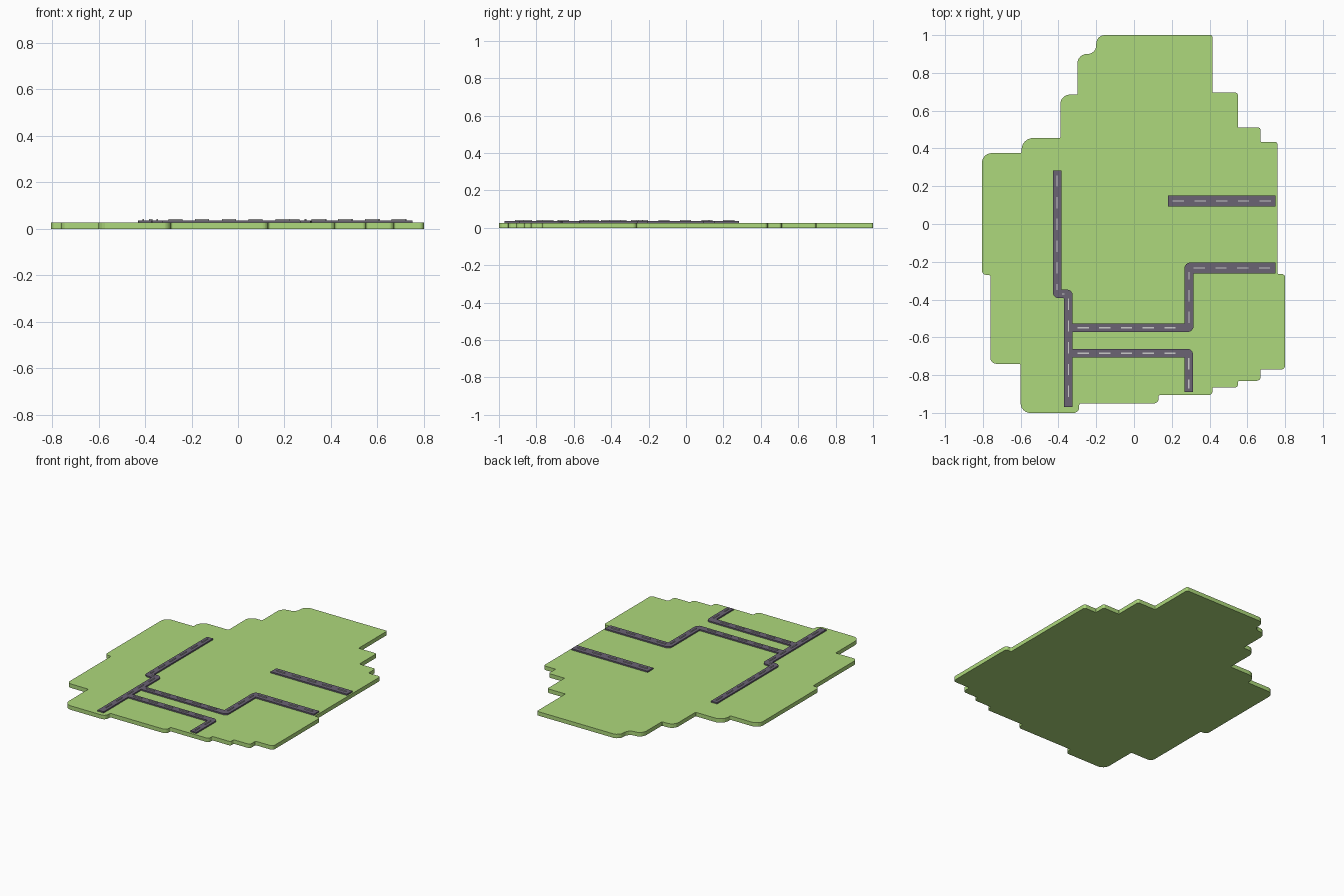
import bpy, bmesh
from mathutils import Vector

if "Cube" in bpy.data.objects:
    bpy.data.objects.remove(bpy.data.objects["Cube"])

SLAB_TOP, ROAD_TOP, DASH_TOP = 0.027, 0.036, 0.041


def material(name, rgb):
    m = bpy.data.materials.new(name)
    m.diffuse_color = (*rgb, 1)
    m.use_nodes = True
    m.node_tree.nodes["Principled BSDF"].inputs["Base Color"].default_value = m.diffuse_color
    return m


GRASS = material("grass", (0.42, 0.69, 0.20))
ASPHALT = material("asphalt", (0.145, 0.125, 0.175))
PAINT = material("paint", (0.55, 0.55, 0.55))


def fillet(a, b, c, r, n=6):
    """Points rounding corner b between neighbours a and c."""
    a, b, c = Vector(a), Vector(b), Vector(c)
    p, q = b + (a - b).normalized() * r, b + (c - b).normalized() * r
    centre = p + q - b
    pts = []
    for i in range(n + 1):
        d = (p - centre).lerp(q - centre, i / n).normalized() * r
        pts.append(centre + d)
    return pts


def prisms(name, outlines, z0, z1, mat):
    """Extrude flat outlines from z0 to z1 into one object."""
    bm = bmesh.new()
    for pts in outlines:
        low = [bm.verts.new((p[0], p[1], z0)) for p in pts]
        high = [bm.verts.new((p[0], p[1], z1)) for p in pts]
        bm.faces.new(low[::-1])
        bm.faces.new(high)
        n = len(pts)
        for i in range(n):
            j = (i + 1) % n
            bm.faces.new((low[i], low[j], high[j], high[i]))
    bmesh.ops.recalc_face_normals(bm, faces=bm.faces)
    me = bpy.data.meshes.new(name)
    bm.to_mesh(me)
    bm.free()
    me.materials.append(mat)
    ob = bpy.data.objects.new(name, me)
    bpy.context.collection.objects.link(ob)
    return ob


# Stepped grass slab: x, y, corner radius
corners = [
    (-0.20, 1.0, .045), (0.415, 1.0, .01), (0.415, .695, .004), (0.55, .695, .012),
    (0.55, .51, .004), (0.67, .51, .012), (0.67, .435, .004), (0.76, .435, .015),
    (0.76, -.265, .008), (0.80, -.265, .018), (0.80, -.77, .02), (0.67, -.77, .008),
    (0.67, -.83, .02), (0.55, -.83, .01), (0.55, -.865, .015), (0.415, -.865, .01),
    (0.415, -.905, .018), (0.13, -.905, .01), (0.13, -.95, .025), (-0.29, -.95, .01),
    (-0.29, -1.0, .03), (-0.60, -1.0, .05), (-0.60, -.74, .008), (-0.76, -.74, .03),
    (-0.76, -.27, .01), (-0.805, -.27, .025), (-0.805, .375, .05), (-0.595, .375, .008),
    (-0.595, .455, .06), (-0.39, .455, .005), (-0.39, .685, .05), (-0.30, .685, .005),
    (-0.30, .90, .05), (-0.20, .90, .045)]
outline = []
for i, (x, y, r) in enumerate(corners):
    outline += fillet(corners[i - 1][:2], (x, y), corners[(i + 1) % len(corners)][:2], r)
prisms("grass_slab", [outline], 0, SLAB_TOP, GRASS)


def road(name, path, widths, dash=0.06, gap=0.055, bend=0.03):
    """Road with rounded bends; one width per straight run, plus dashes."""
    P = [Vector(p) for p in path]
    dirs = [(b - a).normalized() for a, b in zip(P, P[1:])]
    norms = [Vector((-d.y, d.x)) for d in dirs]
    sides = []
    for s in (1, -1):
        off = [n * w / 2 * s for n, w in zip(norms, widths)]
        # Offset corners of this side, at right-angle bends
        raw = [P[0] + off[0]]
        raw += [P[i] + off[i - 1] + off[i] for i in range(1, len(P) - 1)]
        raw.append(P[-1] + off[-1])
        pts = [raw[0]]
        for i in range(1, len(raw) - 1):
            turn = dirs[i - 1].cross(dirs[i]) * s
            r = 0.006 if turn > 0 else bend
            pts += fillet(raw[i - 1], raw[i], raw[i + 1], r)
        pts.append(raw[-1])
        sides.append(pts)
    prisms(name, [sides[0] + sides[1][::-1]], SLAB_TOP - 0.002, ROAD_TOP, ASPHALT)

    # Raised centre line dashes
    dashes = []
    for a, b, d, n in zip(P, P[1:], dirs, norms):
        length = (b - a).length
        t = 0.025
        while t + 0.03 < length:
            e = min(t + dash, length - 0.02)
            h = n * 0.003
            p, q = a + d * t, a + d * e
            dashes.append([p - h, q - h, q + h, p + h])
            t += dash + gap
    prisms(name + "_dashes", dashes, ROAD_TOP - 0.002, DASH_TOP, PAINT)


road("west_road", [(-.407, .283), (-.407, -.37), (-.347, -.37), (-.347, -.97)],
     [.045, .045, .045])
road("middle_road", [(-.3245, -.549), (.291, -.549), (.291, -.233), (.75, -.233)],
     [.045, .048, .057])
road("south_road", [(-.3245, -.684), (.290, -.684), (.290, -.89)], [.046, .045])
road("east_road", [(.18, .122), (.75, .122)], [.06])
